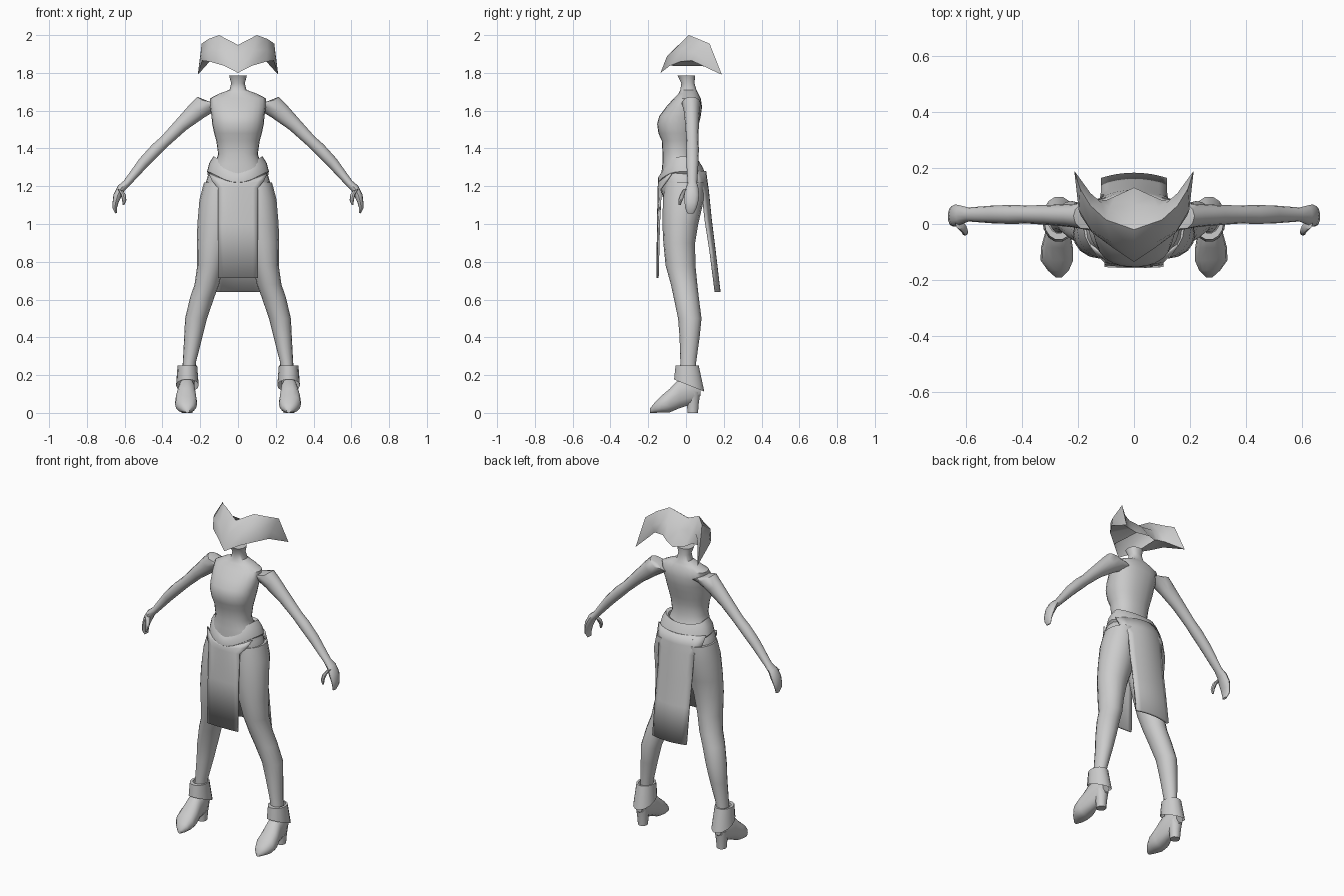
import bpy, bmesh, math
from mathutils import Vector

grey = bpy.data.materials.new("plain grey")
grey.diffuse_color = (0.6, 0.6, 0.6, 1)


def finish(name, verts, faces, mirror=False, thick=0, angle=40):
    me = bpy.data.meshes.new(name)
    me.from_pydata(verts, [], faces)
    me.materials.append(grey)
    bm = bmesh.new()
    bm.from_mesh(me)
    bmesh.ops.recalc_face_normals(bm, faces=bm.faces)
    bm.to_mesh(me)
    bm.free()
    ob = bpy.data.objects.new(name, me)
    bpy.context.collection.objects.link(ob)
    bpy.ops.object.select_all(action='DESELECT')
    bpy.context.view_layer.objects.active = ob
    ob.select_set(True)
    bpy.ops.object.shade_smooth_by_angle(angle=math.radians(angle))
    if mirror:
        m = ob.modifiers.new("mirror", 'MIRROR')
        m.merge_threshold = 0.0005
    if thick:
        s = ob.modifiers.new("thickness", 'SOLIDIFY')
        s.thickness = thick
        s.offset = 0
    return ob


def grid_faces(rows, n, closed):
    return [(r * n + i, r * n + (i + 1) % n, (r + 1) * n + (i + 1) % n, (r + 1) * n + i)
            for r in range(rows - 1) for i in range(n if closed else n - 1)]


def loft(name, rings, n=16, mirror=True, power=2.0, v=(0, 1, 0), angle=40):
    """Skin rings of (x, y, z, half width, half depth, tilt in degrees)."""
    verts, v = [], Vector(v)
    for x, y, z, a, b, tilt in rings:
        t = math.radians(tilt)
        u = Vector((math.cos(t), 0, math.sin(t)))
        for i in range(n):
            c, s = math.cos(2 * math.pi * i / n), math.sin(2 * math.pi * i / n)
            c = math.copysign(abs(c) ** (2 / power), c)
            s = math.copysign(abs(s) ** (2 / power), s)
            verts.append(Vector((x, y, z)) + u * a * c + v * b * s)
    faces = grid_faces(len(rings), n, True)
    faces += [tuple(range(n)), tuple(range((len(rings) - 1) * n, len(rings) * n))]
    return finish(name, verts, faces, mirror, angle=angle)


# Torso: height, half width, front y, back y
profile = [(1.785, .047, -.045, .048), (1.745, .036, -.025, .045), (1.71, .045, -.03, .055),
           (1.69, .10, -.04, .065), (1.665, .148, -.065, .078), (1.62, .148, -.105, .085),
           (1.57, .14, -.142, .078), (1.53, .137, -.153, .068), (1.48, .126, -.146, .055),
           (1.44, .115, -.128, .045), (1.37, .105, -.124, .04), (1.32, .122, -.125, .055),
           (1.25, .162, -.132, .092), (1.18, .18, -.132, .10), (1.11, .16, -.115, .09),
           (1.07, .10, -.07, .06)]
loft("torso", [(0, (f + b) / 2, z, w, (b - f) / 2, 0) for z, w, f, b in profile],
     n=24, mirror=False, power=2.3)

# Legs: centre x, height, half width, front y, back y
profile = [(.10, 1.22, .08, -.11, .095), (.108, 1.13, .096, -.122, .095),
           (.113, 1.0, .102, -.125, .065), (.13, .9, .088, -.12, .048), (.146, .78, .07, -.108, .05),
           (.165, .68, .065, -.08, .06), (.19, .61, .064, -.065, .068), (.222, .5, .058, -.042, .082),
           (.237, .4, .048, -.034, .072), (.257, .27, .035, -.03, .054), (.268, .12, .036, -.035, .055)]
loft("leg", [(x, (f + b) / 2, z, w, (b - f) / 2, 0) for x, z, w, f, b in profile])

# Arms, hands, fingers and thumbs
loft("arm", [(.115, .025, 1.635, .055, .05, 20), (.165, .028, 1.638, .062, .05, 35),
             (.215, .03, 1.6, .052, .042, 42), (.30, .032, 1.525, .038, .036, 45),
             (.385, .034, 1.44, .031, .032, 45), (.43, .034, 1.398, .033, .034, 45),
             (.50, .034, 1.325, .03, .032, 45), (.59, .034, 1.215, .02, .025, 42),
             (.618, .032, 1.19, .022, .034, 35), (.638, .03, 1.15, .022, .04, 15),
             (.648, .028, 1.115, .016, .036, 0), (.652, .026, 1.085, .012, .03, -10),
             (.645, .024, 1.058, .006, .018, -25)], n=12)
loft("thumb", [(.622, .0, 1.18, .016, .018, 20), (.607, -.018, 1.155, .013, .014, 0),
               (.602, -.03, 1.125, .011, .011, 0), (.607, -.034, 1.1, .005, .006, 0)], n=8)

# Boots: foot runs heel to toe, with a separate heel block
loft("boot_foot", [(.27, .077, .12, .024, .03, 0), (.27, .035, .12, .042, .075, 0),
                   (.272, -.035, .103, .046, .08, 0), (.275, -.085, .066, .057, .064, 0),
                   (.275, -.13, .046, .058, .046, 0), (.27, -.165, .028, .038, .028, 0),
                   (.268, -.19, .012, .012, .012, 0)], n=14, v=(0, 0, 1), power=2.3)
loft("boot_heel", [(.27, .036, .11, .04, .042, 0), (.27, .036, .05, .032, .033, 0),
                   (.27, .036, 0, .028, .029, 0)], n=10)

# Boot cuffs: flared bands slanting down to the back
n, verts = 14, []
for row, (rx, ry, cy) in enumerate([(.038, .045, .012), (.052, .063, .006), (.06, .082, .017)]):
    for i in range(n):
        t = 2 * math.pi * i / n
        z = .25 if row < 2 else .145 - .033 * math.sin(t)
        verts.append((.268 + rx * math.cos(t), cy + ry * math.sin(t), z))
finish("boot_cuff", verts, grid_faces(3, n, True), mirror=True)

# Belt: rolled band dipping at the front
n, verts = 32, []
for k, (rx, front, back, drop) in enumerate([(.118, .12, .05, .012), (.134, .132, .068, 0),
                                             (.156, .147, .09, .035), (.168, .149, .106, .08),
                                             (.158, .138, .1, .092)]):
    for i in range(n):
        t = 2 * math.pi * i / n
        s = math.sin(t)
        dip = max(0, -s) ** 3
        z = 1.358 - .09 * dip - .025 * max(0, s) - drop * (1 - .4 * dip)
        wide = rx - .004
        verts.append((wide * math.cos(t), (front if s < 0 else back) * s, z))
finish("belt", verts, grid_faces(5, n, True))


def panel(name, rows, thick):
    """Hanging cloth from rows of (half width, middle y, edge y, height at middle, at edge)."""
    verts = []
    for w, y, ye, z, ze in rows:
        for i in range(9):
            k = i / 4 - 1
            verts.append((w * k, y + (ye - y) * k * k, z + (ze - z) * k * k))
    finish(name, verts, grid_faces(len(rows), 9, False), thick=thick)


# Front and back cloth panels, spreading under the belt
panel("front_cloth", [(.155, -.14, -.075, 1.225, 1.27), (.135, -.144, -.105, 1.215, 1.225),
                      (.105, -.146, -.132, 1.19, 1.19), (.104, -.149, -.142, 1.0, 1.0),
                      (.105, -.153, -.149, .715, .715)], .009)
panel("back_cloth", [(.16, .10, .03, 1.28, 1.28), (.15, .108, .06, 1.22, 1.22),
                     (.118, .115, .088, 1.17, 1.17), (.116, .13, .105, 1.02, 1.02),
                     (.115, .15, .13, .86, .86), (.115, .176, .158, .64, .64)], .014)

# Horned hood: cross sections from the middle out to the swept-back tip
hood = [(0, -.135, 1.80), (0, -.10, 1.89), (0, -.02, 1.948), (0, .07, 1.91), (0, .13, 1.825),
        (.075, -.085, 1.838), (.082, -.065, 1.92), (.10, .015, 2.0), (.085, .06, 1.925), (.065, .10, 1.835),
        (.15, -.03, 1.86), (.155, -.02, 1.92), (.155, .065, 1.98), (.115, .075, 1.925), (.10, .085, 1.855),
        (.19, .03, 1.865), (.197, .05, 1.905), (.192, .125, 1.955), (.155, .11, 1.905), (.15, .09, 1.86)]
faces = grid_faces(4, 5, False)
faces += [(10, 15, 19, 14), (5, 10, 14, 9)]
tip = len(hood)
faces += [(15 + i, 15 + (i + 1) % 5, tip) for i in range(5)]
finish("horned_hood", hood + [(.213, .19, 1.79)], faces, mirror=True, angle=50)
